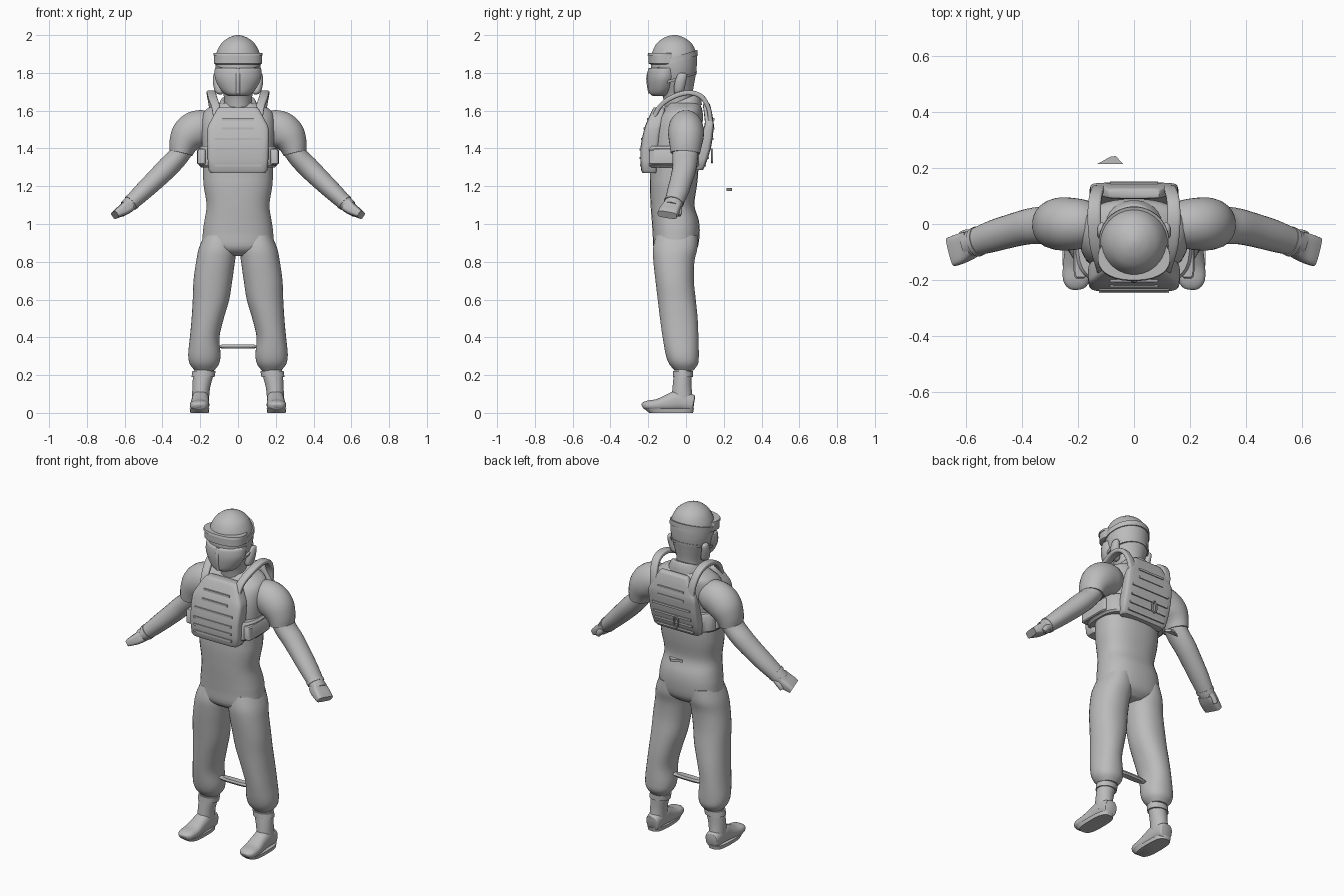
import bpy, bmesh, math
from mathutils import Vector

GREY = bpy.data.materials.new("matte_grey")
GREY.diffuse_color = (0.5, 0.5, 0.5, 1)


def finish(name, bm, mirror=False, angle=40):
    bmesh.ops.recalc_face_normals(bm, faces=bm.faces)
    me = bpy.data.meshes.new(name)
    bm.to_mesh(me)
    bm.free()
    me.materials.append(GREY)
    ob = bpy.data.objects.new(name, me)
    bpy.context.collection.objects.link(ob)
    bpy.ops.object.select_all(action='DESELECT')
    ob.select_set(True)
    bpy.context.view_layer.objects.active = ob
    bpy.ops.object.shade_smooth_by_angle(angle=math.radians(angle))
    if mirror:
        ob.modifiers.new("mirror", 'MIRROR')
    return ob


def smooth_rows(rows, steps):
    """Catmull-Rom interpolation of parameter rows."""
    out = []
    for i in range(len(rows) - 1):
        p = [rows[max(i - 1, 0)], rows[i], rows[i + 1], rows[min(i + 2, len(rows) - 1)]]
        for s in range(steps):
            t = s / steps
            out.append([0.5 * (2 * b + (c - a) * t + (2 * a - 5 * b + 4 * c - d) * t * t
                               + (3 * b - a - 3 * c + d) * t ** 3) for a, b, c, d in zip(*p)])
    return out + [list(rows[-1])]


def skin(name, rings, mirror=False, angle=40):
    bm = bmesh.new()
    loops = [[bm.verts.new(v) for v in r] for r in rings]
    n = len(loops[0])
    for a, b in zip(loops, loops[1:]):
        for i in range(n):
            bm.faces.new((a[i], a[(i + 1) % n], b[(i + 1) % n], b[i]))
    bm.faces.new(loops[0])
    bm.faces.new(loops[-1])
    return finish(name, bm, mirror, angle)


def section(power, n):
    """Unit superellipse: power 2 is round, higher is boxier."""
    pts = []
    for i in range(n):
        a = 2 * math.pi * (i + 0.5) / n
        c, s = math.cos(a), math.sin(a)
        pts.append((math.copysign(abs(c) ** (2 / power), c), math.copysign(abs(s) ** (2 / power), s)))
    return pts


def stack(name, rows, power=2.0, steps=4, mirror=False, slope=0, n=32):
    """Horizontal sections: z, x0, x1, y0, y1; slope tilts them along y."""
    rings = []
    for z, x0, x1, y0, y1 in smooth_rows(rows, steps):
        ring = []
        for u, v in section(power, n):
            y = (y0 + y1) / 2 + v * (y1 - y0) / 2
            ring.append((((x0 + x1) / 2 + u * (x1 - x0) / 2), y, z + slope * y))
        rings.append(ring)
    return skin(name, rings, mirror)


def sym(rows):
    return [(z, -x, x, y0, y1) for z, x, y0, y1 in rows]


def sweep(name, rows, ref, power=2.0, steps=4, mirror=True, n=24):
    """Sections along a path: x, y, z, radius along ref, radius across."""
    rows = smooth_rows(rows, steps)
    pts = [Vector(r[:3]) for r in rows]
    rings = []
    for i, r in enumerate(rows):
        t = (pts[min(i + 1, len(pts) - 1)] - pts[max(i - 1, 0)]).normalized()
        a = (Vector(ref) - t * t.dot(Vector(ref))).normalized()
        b = t.cross(a)
        rings.append([pts[i] + a * u * r[3] + b * v * r[4] for u, v in section(power, n)])
    return skin(name, rings, mirror)


def box(name, c, size, mirror=False):
    bm = bmesh.new()
    bmesh.ops.create_cube(bm, size=1)
    for v in bm.verts:
        v.co = Vector([c[k] + v.co[k] * size[k] for k in range(3)])
    return finish(name, bm, mirror)


X, Y = (1, 0, 0), (0, 1, 0)

# Body and trousers
stack("torso", sym([(0.83, 0.07, -0.12, 0.02), (0.87, 0.18, -0.17, 0.06), (0.95, 0.187, -0.177, 0.073),
                    (1.02, 0.178, -0.182, 0.068), (1.1, 0.167, -0.188, 0.045), (1.2, 0.182, -0.192, 0.058),
                    (1.27, 0.186, -0.19, 0.065), (1.4, 0.19, -0.19, 0.07), (1.5, 0.195, -0.178, 0.085),
                    (1.57, 0.19, -0.15, 0.09), (1.61, 0.165, -0.11, 0.085), (1.64, 0.1, -0.09, 0.07)]), power=2.4)
stack("trouser_leg", [(0.94, 0.02, 0.18, -0.16, 0.06), (0.87, 0.008, 0.208, -0.175, 0.06),
                      (0.8, 0.016, 0.222, -0.173, 0.045), (0.7, 0.03, 0.236, -0.162, 0.042),
                      (0.6, 0.046, 0.24, -0.15, 0.052), (0.5, 0.075, 0.246, -0.138, 0.062),
                      (0.4, 0.098, 0.255, -0.124, 0.066), (0.31, 0.092, 0.264, -0.108, 0.068),
                      (0.26, 0.1, 0.256, -0.09, 0.064), (0.225, 0.125, 0.23, -0.06, 0.04)],
      power=2.2, mirror=True)

# Boots: shaft, cuff, foot and sole
stack("boot_shaft", [(0.235, 0.125, 0.232, -0.06, 0.03), (0.2, 0.13, 0.238, -0.065, 0.03),
                     (0.13, 0.148, 0.242, -0.072, 0.03), (0.05, 0.155, 0.244, -0.08, 0.04)], mirror=True)
stack("boot_cuff", [(0.222, 0.118, 0.242, -0.068, 0.036), (0.19, 0.124, 0.246, -0.07, 0.036)],
      steps=1, mirror=True)
sweep("boot_foot", [(0.198, 0.042, 0.05, 0.034, 0.04), (0.198, 0.03, 0.052, 0.042, 0.046),
                    (0.199, -0.04, 0.064, 0.046, 0.054), (0.2, -0.09, 0.054, 0.047, 0.046),
                    (0.203, -0.15, 0.042, 0.051, 0.032), (0.206, -0.2, 0.04, 0.048, 0.026),
                    (0.207, -0.225, 0.038, 0.033, 0.018), (0.207, -0.232, 0.036, 0.016, 0.008)], X, power=2.5)
stack("boot_sole", [(0.0, 0.155, 0.252, -0.195, 0.038), (0.022, 0.152, 0.256, -0.222, 0.042)],
      power=3, steps=1, mirror=True)

# Arms: sleeve, bare forearm, wrist cuff, hand
sweep("short_sleeve", [(0.13, 0.0, 1.52, 0.065, 0.07), (0.17, 0.0, 1.513, 0.085, 0.092),
                       (0.225, 0.0, 1.498, 0.094, 0.1), (0.265, 0.0, 1.465, 0.094, 0.094),
                       (0.29, -0.002, 1.42, 0.086, 0.077), (0.302, -0.004, 1.375, 0.078, 0.062)], Y)
sweep("arm", [(0.26, 0.0, 1.45, 0.07, 0.06), (0.315, -0.004, 1.36, 0.068, 0.055),
              (0.37, -0.008, 1.302, 0.064, 0.057), (0.43, -0.022, 1.242, 0.06, 0.054),
              (0.5, -0.042, 1.175, 0.057, 0.049), (0.56, -0.062, 1.118, 0.05, 0.042),
              (0.595, -0.076, 1.088, 0.046, 0.036)], Y)
sweep("glove_cuff", [(0.555, -0.061, 1.123, 0.054, 0.045), (0.568, -0.066, 1.111, 0.053, 0.044)], Y, steps=1)
sweep("hand", [(0.578, -0.07, 1.098, 0.046, 0.036), (0.6, -0.08, 1.08, 0.051, 0.032),
               (0.63, -0.092, 1.062, 0.053, 0.026), (0.652, -0.1, 1.048, 0.052, 0.02)], Y, power=4)
sweep("thumb", [(0.575, -0.035, 1.09, 0.014, 0.016), (0.6, -0.035, 1.068, 0.015, 0.017),
                (0.615, -0.038, 1.046, 0.012, 0.013)], Y)

# Head, face mask, goggles and their strap
stack("head", sym([(1.6, 0.072, -0.11, 0.04), (1.68, 0.076, -0.125, 0.035), (1.75, 0.1, -0.165, 0.045),
                   (1.8, 0.115, -0.175, 0.054), (1.85, 0.121, -0.183, 0.058), (1.9, 0.117, -0.182, 0.056),
                   (1.95, 0.093, -0.16, 0.035), (1.98, 0.06, -0.127, 0.002), (1.995, 0.028, -0.094, -0.032),
                   (2.0, 0.006, -0.07, -0.056)]))
stack("face_mask", sym([(1.825, 0.121, -0.19, -0.02), (1.815, 0.124, -0.2, -0.02), (1.77, 0.122, -0.205, -0.03),
                        (1.72, 0.098, -0.2, -0.05), (1.69, 0.072, -0.192, -0.07),
                        (1.678, 0.05, -0.175, -0.09)]), power=1.8)
sweep("mask_ridge", [(0, -0.19, 1.825, 0.01, 0.008), (0, -0.202, 1.77, 0.012, 0.009),
                     (0, -0.192, 1.69, 0.01, 0.008)], X, mirror=False, n=12)
stack("goggles", sym([(1.845, 0.118, -0.185, -0.03), (1.85, 0.127, -0.2, -0.03), (1.895, 0.127, -0.2, -0.03),
                      (1.902, 0.118, -0.188, -0.03)]), power=2.3, steps=1)
stack("goggle_brow", sym([(1.893, 0.13, -0.204, -0.04), (1.905, 0.129, -0.2, -0.04)]), power=2.3, steps=1)
stack("goggle_strap", sym([(1.873, 0.126, -0.187, 0.063), (1.903, 0.125, -0.187, 0.062)]), steps=1, slope=0.3)
stack("mask_strap", sym([(1.775, 0.116, -0.17, 0.056), (1.79, 0.12, -0.17, 0.058)]), steps=1, slope=0.3)
stack("ear_guard", [(1.685, 0.088, 0.1, -0.05, -0.03), (1.7, 0.078, 0.122, -0.065, -0.012),
                    (1.75, 0.09, 0.133, -0.06, 0.0), (1.79, 0.1, 0.13, -0.045, 0.005),
                    (1.8, 0.108, 0.12, -0.03, -0.01)], mirror=True, n=16)

# Tilted collar
stack("collar", sym([(1.595, 0.118, -0.132, 0.085), (1.63, 0.108, -0.13, 0.08), (1.66, 0.092, -0.118, 0.07),
                     (1.665, 0.08, -0.11, 0.06)]), slope=0.42)

# Vest: front and back plates, waist band, side panels, shoulder straps
stack("front_plate", sym([(1.272, 0.135, -0.225, -0.15), (1.285, 0.156, -0.238, -0.15),
                          (1.4, 0.162, -0.242, -0.14), (1.5, 0.163, -0.222, -0.13),
                          (1.54, 0.148, -0.208, -0.12), (1.605, 0.112, -0.178, -0.11),
                          (1.618, 0.1, -0.168, -0.12)]), power=6, steps=2)
stack("back_plate", sym([(1.285, 0.13, 0.04, 0.085), (1.3, 0.152, 0.04, 0.098), (1.4, 0.158, 0.06, 0.132),
                         (1.5, 0.157, 0.09, 0.146), (1.54, 0.148, 0.1, 0.146), (1.625, 0.1, 0.09, 0.13),
                         (1.64, 0.09, 0.095, 0.12)]), power=6, steps=2)
stack("waist_band", sym([(1.3, 0.196, -0.215, 0.084), (1.31, 0.206, -0.222, 0.09), (1.4, 0.208, -0.222, 0.09),
                         (1.412, 0.198, -0.215, 0.084)]), power=3.2, steps=1)
stack("side_panel", [(1.315, 0.17, 0.211, -0.19, 0.0), (1.32, 0.17, 0.216, -0.195, 0.005),
                     (1.39, 0.17, 0.216, -0.195, 0.005), (1.396, 0.17, 0.211, -0.19, 0.0)],
      power=6, steps=1, mirror=True)
sweep("shoulder_strap", [(0.108, -0.175, 1.55, 0.022, 0.012), (0.118, -0.14, 1.62, 0.022, 0.012),
                         (0.135, -0.075, 1.67, 0.023, 0.013), (0.142, 0.01, 1.695, 0.024, 0.013),
                         (0.14, 0.08, 1.675, 0.023, 0.013), (0.13, 0.12, 1.61, 0.022, 0.012),
                         (0.12, 0.13, 1.53, 0.022, 0.012)], X, power=4, n=16)

# Webbing strips on both plates
for z, yf, yb in ((1.31, -0.24, 0.103), (1.35, -0.243, 0.117), (1.395, -0.243, 0.132),
                  (1.45, -0.234, 0.142), (1.505, -0.221, 0.147), (1.555, -0.203, 0.146)):
    w = 0.25 if z < 1.5 else 0.17
    box("front_webbing", (0, yf, z), (w, 0.008, 0.012))
    box("back_webbing", (0, yb, z), (w, 0.008, 0.012))

# Hanging clip on the back
bm = bmesh.new()
N, M = 20, 8
grid = [[bm.verts.new((-0.03 + (0.015 + 0.005 * math.cos(b)) * math.cos(a), 0.138 + 0.006 * math.sin(b),
                       1.36 + (0.034 + 0.005 * math.cos(b)) * math.sin(a)))
         for b in (2 * math.pi * j / M for j in range(M))] for a in (2 * math.pi * i / N for i in range(N))]
for i in range(N):
    for j in range(M):
        k, l = (i + 1) % N, (j + 1) % M
        bm.faces.new((grid[i][j], grid[k][j], grid[k][l], grid[i][l]))
finish("back_clip", bm)

# Thin bar between the shins, small loose flap behind the waist
stack("shin_bar", sym([(0.34, 0.085, -0.045, -0.01), (0.35, 0.11, -0.05, -0.005),
                       (0.362, 0.085, -0.045, -0.01)]), power=3, steps=1)
bm = bmesh.new()
flap = [[bm.verts.new((x, y, z)) for x, y in ((-0.13, 0.215), (-0.04, 0.215), (-0.065, 0.243), (-0.085, 0.24))]
        for z in (1.175, 1.19)]
bm.faces.new(flap[0])
bm.faces.new(flap[1])
for i in range(4):
    j = (i + 1) % 4
    bm.faces.new((flap[0][i], flap[0][j], flap[1][j], flap[1][i]))
finish("loose_flap", bm)
